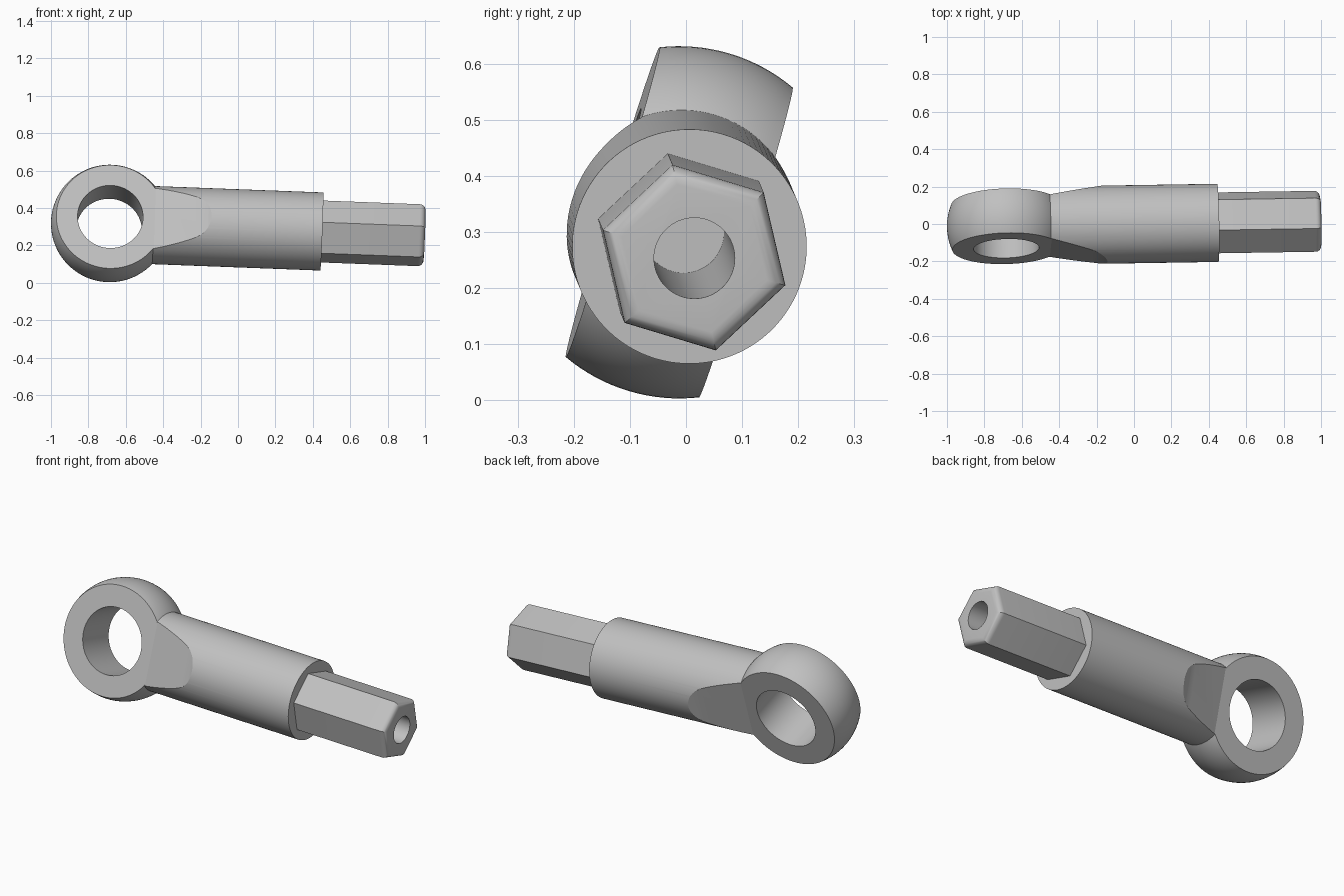
import bpy
import bmesh
from math import sin, cos, pi, radians, asin
from mathutils import Matrix, Vector

if "Cube" in bpy.data.objects:
    bpy.data.objects.remove(bpy.data.objects["Cube"])

# Working frame: origin at the eye centre, X along the rod, Y through the eye
rod = Vector((1, 0.016, -0.038)).normalized()
eye = Vector((0, 0.957, -0.29))
eye = (eye - rod * eye.dot(rod)).normalized()
frame = Matrix((rod, eye, rod.cross(eye))).transposed().to_4x4()
frame.translation = (-0.686, -0.012, 0.317)

EYE_R, BORE_R, HALF_W = 0.314, 0.175, 0.124
COLLAR_R, COLLAR_END = 0.209, 1.135
HEX_R, ROD_END = 0.17, 1.685

steel = bpy.data.materials.new("grey steel")
steel.use_nodes = True
grey = (0.53, 0.53, 0.53, 1)
steel.diffuse_color = grey
steel.node_tree.nodes["Principled BSDF"].inputs["Base Color"].default_value = grey


def finish(name, bm):
    bmesh.ops.recalc_face_normals(bm, faces=bm.faces)
    mesh = bpy.data.meshes.new(name)
    bm.to_mesh(mesh)
    bm.free()
    mesh.materials.append(steel)
    ob = bpy.data.objects.new(name, mesh)
    bpy.context.collection.objects.link(ob)
    ob.matrix_world = frame
    return ob


def select(ob):
    bpy.ops.object.select_all(action='DESELECT')
    ob.select_set(True)
    bpy.context.view_layer.objects.active = ob


def smooth(ob, degrees):
    select(ob)
    bpy.ops.object.shade_smooth_by_angle(angle=radians(degrees))


def cut(ob, cutter):
    cutter.hide_render = True
    mod = ob.modifiers.new("cut", 'BOOLEAN')
    mod.operation = 'DIFFERENCE'
    mod.solver = 'EXACT'
    mod.object = cutter
    bpy.context.view_layer.update()
    select(ob)
    bpy.ops.object.modifier_apply(modifier=mod.name)


def prism(sides, radius, x0, x1):
    """Closed prism along X with a vertex on the Y axis."""
    bm = bmesh.new()
    ring = [bm.verts.new((x0, radius * cos(2 * pi * i / sides), radius * sin(2 * pi * i / sides)))
            for i in range(sides)]
    base = bm.faces.new(ring)
    top = bmesh.ops.extrude_face_region(bm, geom=[base])["geom"]
    bmesh.ops.translate(bm, vec=(x1 - x0, 0, 0),
                        verts=[v for v in top if isinstance(v, bmesh.types.BMVert)])
    if base.is_valid and len([f for f in bm.faces if len(f.verts) == sides]) < 2:
        bm.faces.new(ring)
    return bm


# Eye: a sphere with flat sides and a straight bore, turned about Y
bm = bmesh.new()
tilt = asin(HALF_W / EYE_R)
steps = 16
profile = [(EYE_R * cos(a), EYE_R * sin(a))
           for a in (tilt * (2 * i / steps - 1) for i in range(steps + 1))]
profile += [(BORE_R, HALF_W), (BORE_R, -HALF_W)]
verts = [bm.verts.new((r, y, 0)) for r, y in profile]
edges = [bm.edges.new((verts[i - 1], verts[i])) for i in range(len(verts))]
bmesh.ops.spin(bm, geom=verts + edges, cent=(0, 0, 0), axis=(0, 1, 0),
               angle=2 * pi, steps=96, use_merge=True)
bmesh.ops.remove_doubles(bm, verts=bm.verts, dist=0.0001)
smooth(finish("eye_ring", bm), 30)

# Collar: round barrel, with a ramped flat on each side leading to the eye
collar = finish("collar", prism(96, COLLAR_R, 0.2, COLLAR_END))
ramp = [(0.1, 0.1235), (0.236, 0.1235), (0.46, 0.176), (0.49, 0.185),
        (0.52, 0.198), (0.55, 0.215), (0.55, 0.4), (0.1, 0.4)]
cutters = []
for side in (1, -1):
    bm = bmesh.new()
    face = bm.faces.new([bm.verts.new((x, side * y, -0.4)) for x, y in ramp])
    ends = bmesh.ops.extrude_face_region(bm, geom=[face], use_keep_orig=True)["geom"]
    bmesh.ops.translate(bm, vec=(0, 0, 0.8),
                        verts=[v for v in ends if isinstance(v, bmesh.types.BMVert)])
    cutters.append(finish("flat_cutter", bm))
    cut(collar, cutters[-1])

# Hexagonal shank with a rounded outer end
bm = prism(6, HEX_R, COLLAR_END - 0.03, ROD_END)
rim = [e for e in bm.edges if all(v.co.x > ROD_END - 0.001 for v in e.verts)]
bmesh.ops.bevel(bm, geom=rim, offset=0.03, segments=6, profile=0.5, affect='EDGES')
shank = finish("hex_shank", bm)

# Deep blind hole running down the shank into the collar
drill = finish("drill_cutter", prism(64, 0.072, 0.486, ROD_END + 0.1))
cutters.append(drill)
cut(shank, drill)
cut(collar, drill)
smooth(shank, 30)
smooth(collar, 11)

for ob in cutters:
    bpy.data.objects.remove(ob)
